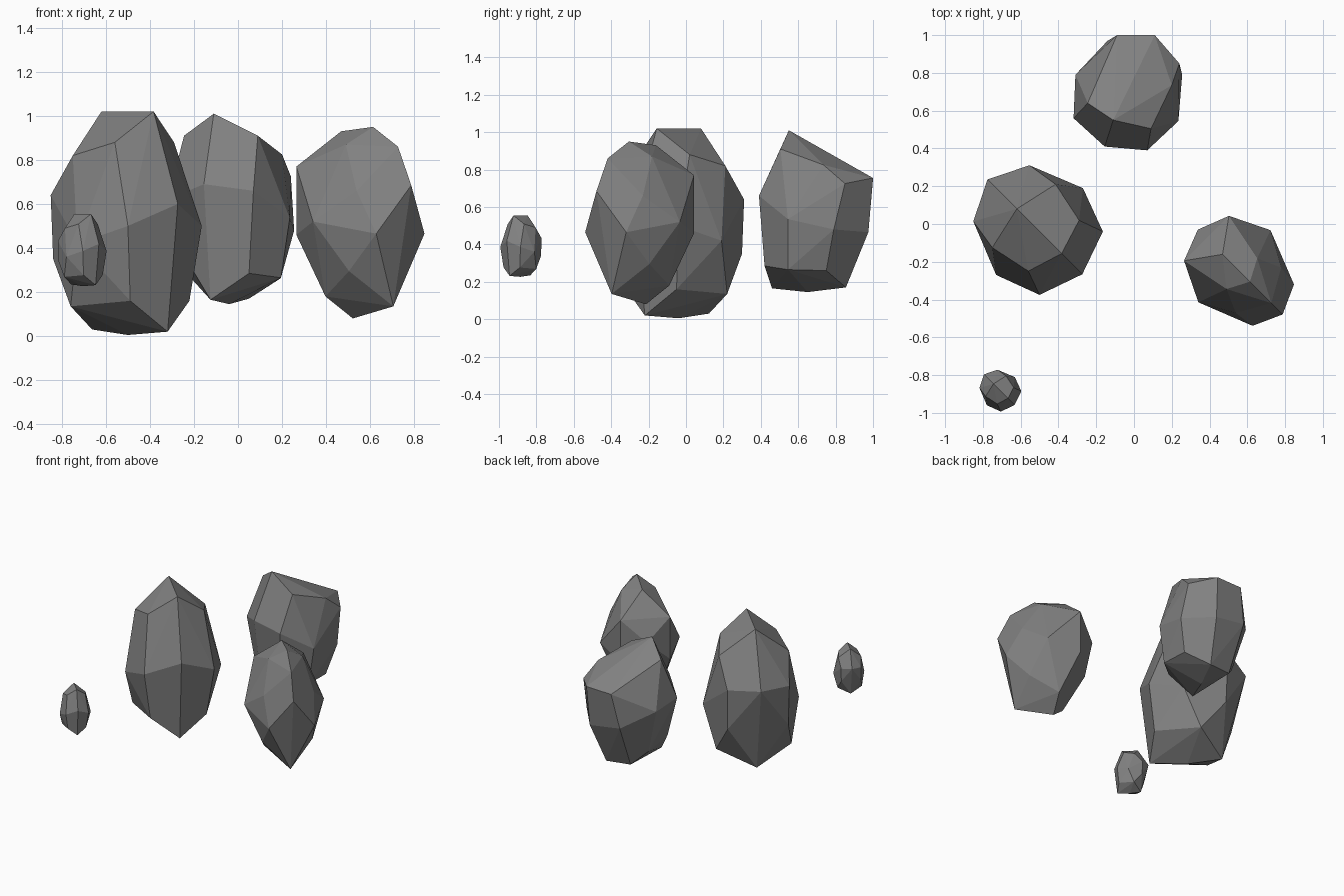
import bpy, bmesh, math
from mathutils import Vector

if "Cube" in bpy.data.objects:
    bpy.data.objects.remove(bpy.data.objects["Cube"])

stone = bpy.data.materials.new("stone_grey")
stone.diffuse_color = (0.22, 0.22, 0.22, 1)
stone.use_nodes = True
stone.node_tree.nodes["Principled BSDF"].inputs["Base Color"].default_value = stone.diffuse_color

R = math.sqrt(0.5)


def rock(name, points, loc=(0, 0, 0), scale=1.0):
    """Flat-faced boulder: the convex skin around a few corner points."""
    bm = bmesh.new()
    for p in points:
        bm.verts.new(Vector(p) * scale + Vector(loc))
    res = bmesh.ops.convex_hull(bm, input=bm.verts[:])
    junk = {g for g in res["geom_interior"] + res["geom_unused"]
            if isinstance(g, bmesh.types.BMVert)}
    if junk:
        bmesh.ops.delete(bm, geom=list(junk), context='VERTS')
    # merge nearly flat triangles into larger facets
    bmesh.ops.dissolve_limit(bm, angle_limit=math.radians(4),
                             verts=bm.verts[:], edges=bm.edges[:])
    bmesh.ops.recalc_face_normals(bm, faces=bm.faces[:])
    me = bpy.data.meshes.new(name)
    bm.to_mesh(me)
    bm.free()
    me.materials.append(stone)
    ob = bpy.data.objects.new(name, me)
    bpy.context.collection.objects.link(ob)
    return ob


def mirrored(profile, side):
    """Profile (u, z) on the diagonal plane, side (u, n, z) on both sides of it."""
    pts = [(u, 0, z) for u, z in profile]
    pts += [(u, s * n, z) for u, n, z in side for s in (-1, 1)]
    return [((n + u) * R, (n - u) * R, z) for u, n, z in pts]


# upright boulder, used large and small
upright = mirrored(
    [(-.17, 1.02), (.165, 1.02), (.32, .60), (.255, .02), (0, .005),
     (-.23, .03), (-.39, .66)],
    [(.106, .19, .88), (-.117, .237, .82), (.237, .237, .50), (0, .325, .42),
     (-.286, .21, .64), (-.275, .205, .35), (.205, .19, .16), (-.113, .255, .135)])
rock("large_rock", upright, (-.50, -.04, 0))
rock("small_rock", upright, (-.705, -.885, .225), .323)

# leaning boulder on the right
leaning = mirrored(
    [(.445, .93), (.65, .95), (.81, .86), (.895, .685), (.78, .135),
     (.52, .08), (.26, .62)],
    [(.59, .115, .87), (.40, .115, .83), (.714, .17, .66), (.825, .155, .465),
     (.534, .27, .52), (.325, .168, .77), (.325, .168, .46),
     (.665, .17, .295), (.47, .126, .18)])
rock("leaning_rock", leaning, (.154, .154, 0))

# slanted boulder at the back
slanted = [
    (-.11, .55, 1.01), (.09, .505, .91), (-.245, .64, .91), (.20, .735, .825),
    (.07, .39, .66), (-.155, .41, .69), (.235, .545, .535), (.255, .79, .48),
    (.24, .85, .725), (.11, 1.0, .755), (-.09, 1.0, .75), (-.32, .56, .62),
    (-.31, .79, .60), (-.14, .97, .50), (.10, .975, .465),
    (.05, .42, .285), (.195, .545, .265), (.19, .75, .26), (-.20, .50, .29),
    (-.22, .75, .27), (-.125, .46, .165), (-.04, .65, .145), (.05, .855, .17),
    (-.13, .83, .18)]
rock("slanted_rock", slanted)
